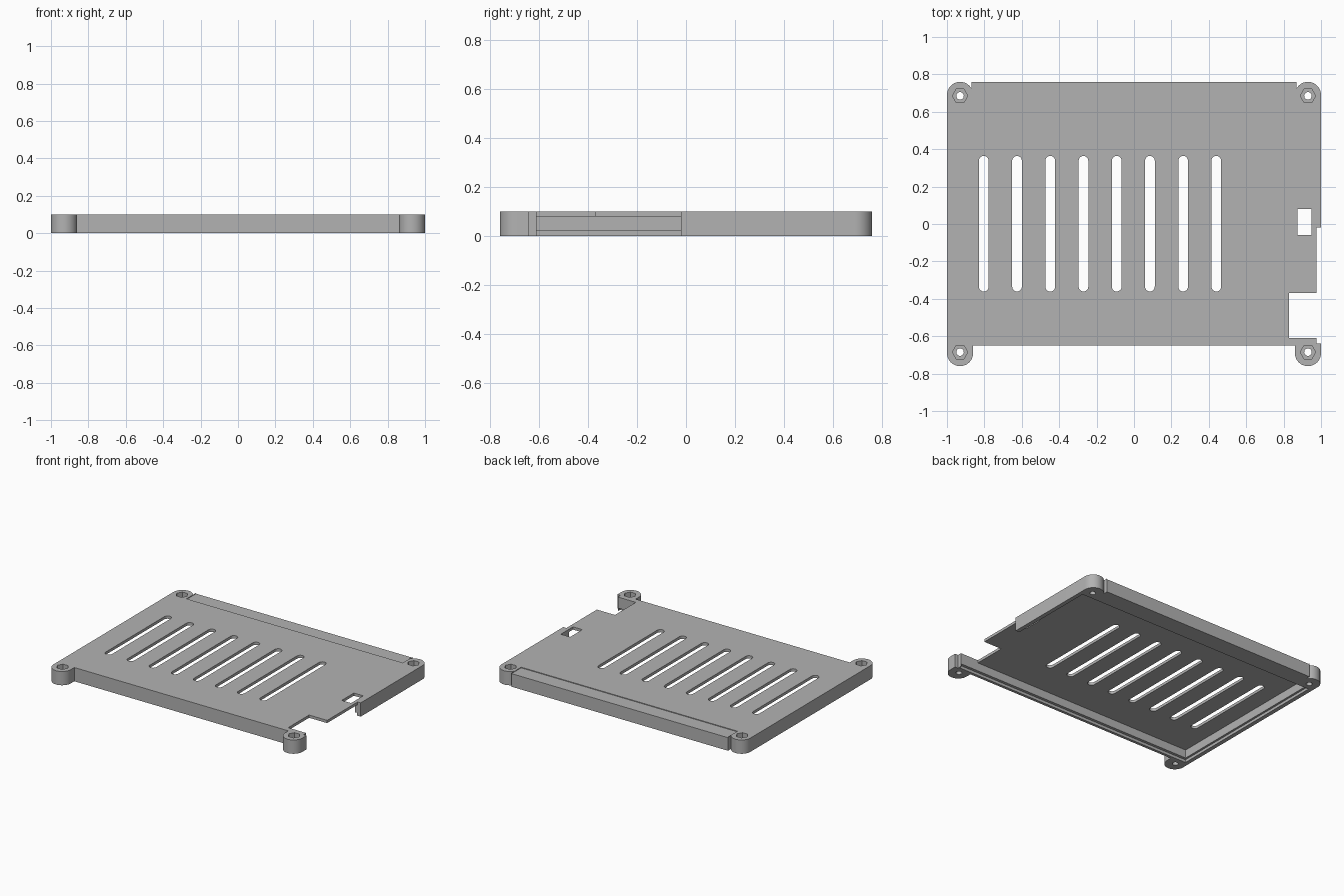
import bpy
import bmesh
from math import sin, cos, radians

cube = bpy.data.objects.get("Cube")
if cube:
    bpy.data.objects.remove(cube, do_unlink=True)

HEIGHT = 0.10
FLOOR = 0.08      # underside of the top panel
LIP = 0.02        # height of the stepped rim
BX, BY, BR = 0.93, 0.69, 0.07   # corner bosses

grey = bpy.data.materials.new("grey_plastic")
grey.use_nodes = True
colour = (0.45, 0.45, 0.45, 1)
grey.diffuse_color = colour
grey.node_tree.nodes["Principled BSDF"].inputs["Base Color"].default_value = colour


def arc(cx, cy, r, start, end, steps=16):
    angles = [radians(start + (end - start) * i / steps) for i in range(steps + 1)]
    return [(cx + r * cos(a), cy + r * sin(a)) for a in angles]


def rect(x0, x1, y0, y1):
    return [(x0, y0), (x1, y0), (x1, y1), (x0, y1)]


def prisms(name, outlines, z0, z1):
    """One object holding an upright prism for each outline."""
    bm = bmesh.new()
    for outline in outlines:
        base = bm.faces.new([bm.verts.new((x, y, z0)) for x, y in outline])
        top = bmesh.ops.extrude_face_region(bm, geom=[base])["geom"]
        for v in top:
            if isinstance(v, bmesh.types.BMVert):
                v.co.z = z1
    bmesh.ops.recalc_face_normals(bm, faces=bm.faces[:])
    mesh = bpy.data.meshes.new(name)
    bm.to_mesh(mesh)
    bm.free()
    mesh.materials.append(grey)
    obj = bpy.data.objects.new(name, mesh)
    bpy.context.collection.objects.link(obj)
    return obj


def cut(target, name, outlines, z0, z1):
    cutter = prisms(name, outlines, z0, z1)
    mod = target.modifiers.new(name, 'BOOLEAN')
    mod.operation = 'DIFFERENCE'
    mod.solver = 'EXACT'
    mod.object = cutter
    bpy.context.view_layer.objects.active = target
    bpy.ops.object.modifier_apply(modifier=name)
    bpy.data.objects.remove(cutter, do_unlink=True)


# Outer outline with rounded corner bosses, side recess and back strip
outline = arc(-BX, -BY, BR, 180, 360)
outline += [(-0.86, -0.65), (0.86, -0.65)]
outline += arc(BX, -BY, BR, 180, 360)
outline += [(1, -0.64), (0.975, -0.64), (0.975, -0.02), (1, -0.02)]
outline += arc(BX, BY, BR, 0, 149)
outline += [(0.87, 0.76), (-0.87, 0.76)]
outline += arc(-BX, BY, BR, 31, 180)
lid = prisms("case_lid", [outline], 0, HEIGHT)

# Hollow underside with a stepped rim
cut(lid, "cavity", [rect(-0.955, 0.955, -0.61, 0.61)], -1, FLOOR)
cut(lid, "rim_step", [rect(-0.97, 0.97, -0.63, 0.63)], -1, LIP)

# Side opening, connector notch and small window
cut(lid, "side_opening", [rect(0.9, 1.1, -0.61, -0.02)], -1, FLOOR)
cut(lid, "connector_notch", [rect(0.83, 1.1, -0.61, -0.37)], -1, 1)
cut(lid, "window", [rect(0.875, 0.95, -0.06, 0.08)], 0.05, 1)

# Back strip sits slightly below the panel
cut(lid, "back_step", [rect(-0.869, 0.869, 0.65, 0.9)], HEIGHT - 0.005, 1)

# Row of ventilation slots
slots = []
for i in range(8):
    x = -0.803 + i * 0.1776
    slots.append(arc(x, 0.338, 0.026, 0, 180, 10) + arc(x, -0.335, 0.026, 180, 360, 10))
cut(lid, "vent_slots", slots, 0.05, 1)

# Hexagonal nut pockets and screw holes in the bosses
corners = [(sx * BX, sy * (BY - 0.005)) for sx in (-1, 1) for sy in (-1, 1)]
cut(lid, "nut_pockets", [arc(x, y, 0.041, 0, 300, 5) for x, y in corners], 0.05, 1)
cut(lid, "screw_holes", [arc(x, y, 0.02, 0, 345, 23) for x, y in corners], -1, 1)

# Smooth the round walls, keep the edges sharp
bpy.ops.object.select_all(action='DESELECT')
lid.select_set(True)
bpy.context.view_layer.objects.active = lid
bpy.ops.object.shade_smooth_by_angle(angle=radians(25))
